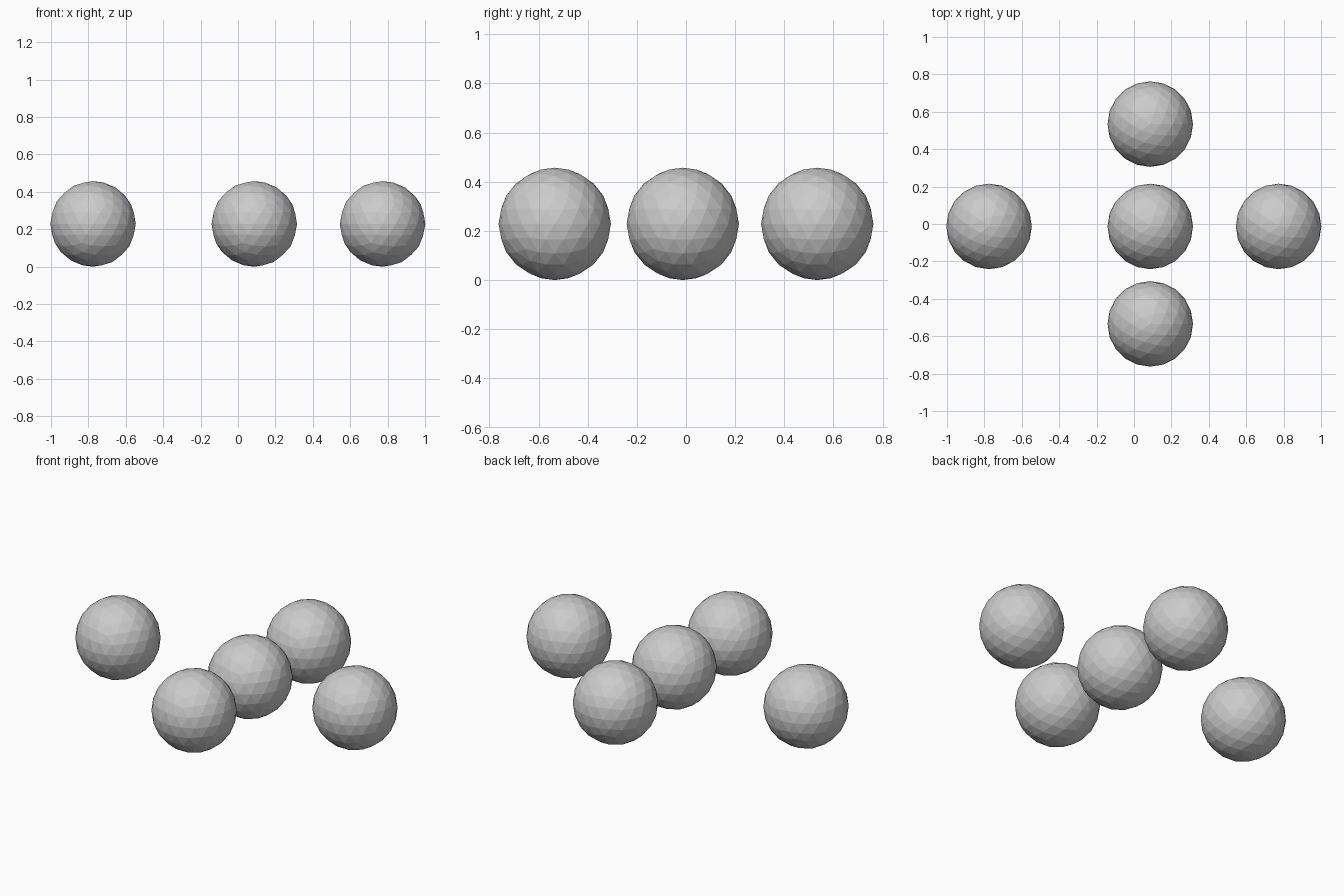
import bpy

if "Cube" in bpy.data.objects:
    bpy.data.objects.remove(bpy.data.objects["Cube"])

RADIUS = 0.2285

# Faceted balls laid out as an off-centre cross on the ground
balls = {
    "left_ball": (-0.775, -0.013),
    "centre_ball": (0.087, -0.013),
    "right_ball": (0.773, -0.013),
    "front_ball": (0.087, -0.534),
    "back_ball": (0.087, 0.534),
}

for name, (x, y) in balls.items():
    bpy.ops.mesh.primitive_ico_sphere_add(subdivisions=3, radius=RADIUS,
                                          location=(x, y, RADIUS))
    ball = bpy.context.object
    ball.name = name
    bpy.ops.object.shade_flat()
